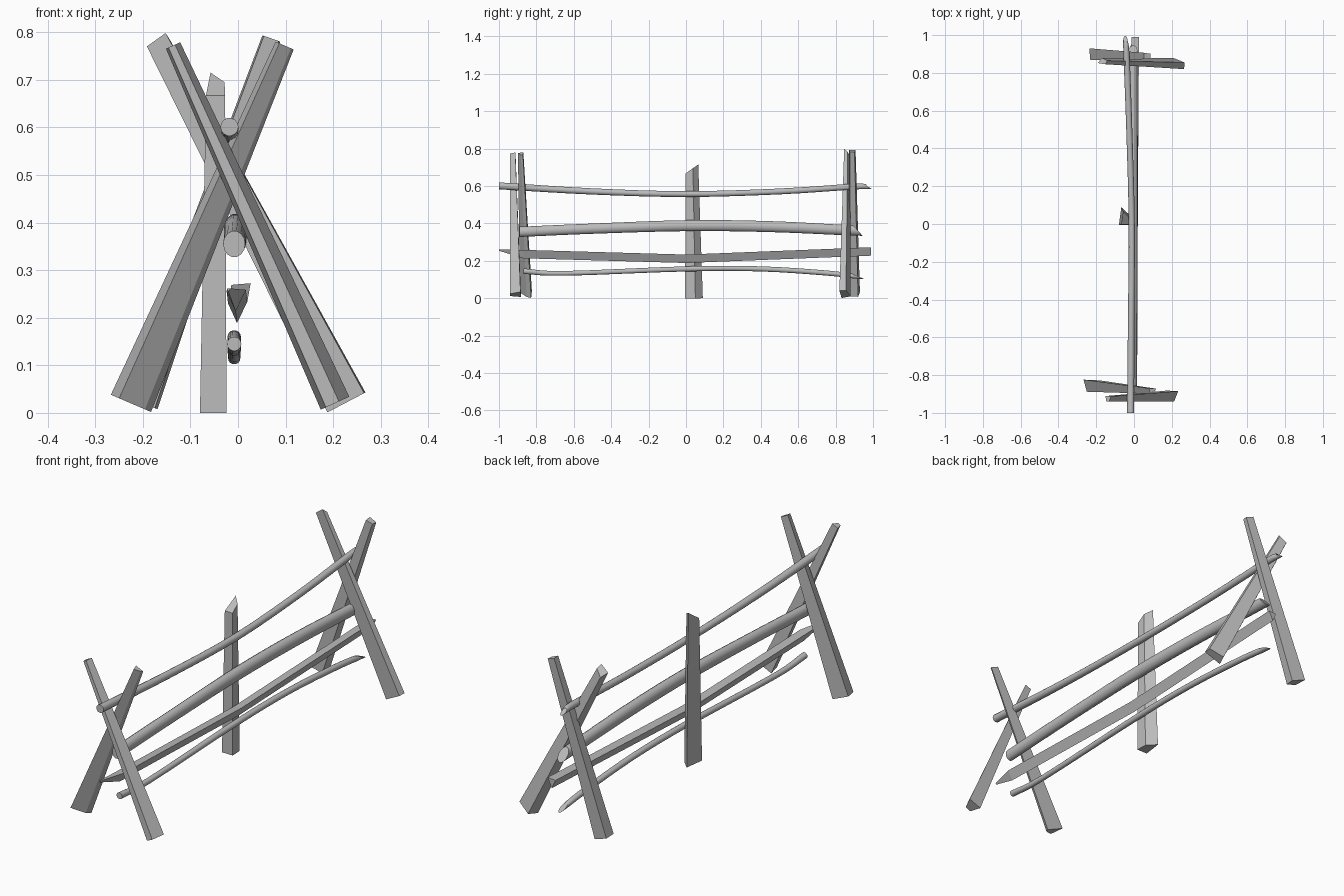
import bpy, math
from mathutils import Vector

if "Cube" in bpy.data.objects:
    bpy.data.objects.remove(bpy.data.objects["Cube"])

wood = bpy.data.materials.new("grey wood")
wood.diffuse_color = (0.5, 0.5, 0.5, 1)
wood.use_nodes = True
wood.node_tree.nodes["Principled BSDF"].inputs["Base Color"].default_value = wood.diffuse_color


def loft(name, rings, smooth=False):
    """Skin a list of equal-length point rings and cap both ends."""
    n = len(rings[0])
    verts = [p for ring in rings for p in ring]
    faces = [tuple(range(n)), tuple(range(len(verts) - n, len(verts)))]
    for i in range(len(rings) - 1):
        for j in range(n):
            k = (j + 1) % n
            faces.append((i * n + j, i * n + k, (i + 1) * n + k, (i + 1) * n + j))
    mesh = bpy.data.meshes.new(name)
    mesh.from_pydata(verts, [], faces)
    obj = bpy.data.objects.new(name, mesh)
    bpy.context.collection.objects.link(obj)
    mesh.materials.append(wood)
    bpy.ops.object.select_all(action='DESELECT')
    obj.select_set(True)
    bpy.context.view_layer.objects.active = obj
    bpy.ops.object.mode_set(mode='EDIT')
    bpy.ops.mesh.select_all(action='SELECT')
    bpy.ops.mesh.normals_make_consistent(inside=False)
    bpy.ops.object.mode_set(mode='OBJECT')
    if smooth:
        bpy.ops.object.shade_smooth_by_angle(angle=math.radians(40))
    return obj


def post(name, bottom, top, profile, taper, slant=0.0):
    """Tapered split stake; slant tilts the top cut from front to back."""
    b, t = Vector(bottom), Vector(top)
    axis = (t - b).normalized()
    side = Vector((axis.z, 0, -axis.x)).normalized()
    depth = Vector((0, 1, 0))
    low = [b + side * u + depth * v for u, v in profile]
    high = [t + (side * u + depth * v) * taper + axis * slant * v * taper
            for u, v in profile]
    loft(name, [low, high])


def spline(keys, steps):
    """Catmull-Rom interpolation through (y, x, z, radius) keys."""
    k = [Vector(p) for p in keys]
    k = [2 * k[0] - k[1]] + k + [2 * k[-1] - k[-2]]
    out = []
    for i in range(1, len(k) - 2):
        a, b, c, d = k[i - 1:i + 3]
        for s in range(steps):
            t = s / steps
            out.append(0.5 * (2 * b + (c - a) * t + (2 * a - 5 * b + 4 * c - d) * t * t
                              + (3 * b - a - 3 * c + d) * t ** 3))
    return out + [k[-2]]


def rail(name, keys, shape, steps, cut_front=0.0, cut_back=0.0):
    """Rail along y; the cuts slope its end faces."""
    path = spline(keys, steps) if steps > 1 else [Vector(k) for k in keys]
    rings = []
    for i, (y, x, z, r) in enumerate(path):
        cut = cut_front if i == 0 else cut_back if i == len(path) - 1 else 0
        rings.append([(x + r * u, y + cut * v, z + r * v) for u, v in shape])
    loft(name, rings, steps > 1)


# Crossed stakes at the front end
post("front_stake_left", (-0.225, -0.858, 0.02), (0.098, -0.885, 0.772),
     [(-0.046, 0.034), (-0.027, -0.03), (0.032, 0.005), (0.046, 0.03)], 0.45)
post("front_stake_right", (0.203, -0.91, 0.02), (-0.137, -0.925, 0.772),
     [(-0.032, 0.028), (-0.02, -0.03), (0.01, -0.03), (0.034, 0.025)], 0.5)

# Crossed stakes at the back end
post("back_stake_left", (-0.203, 0.9, 0.02), (0.07, 0.89, 0.787),
     [(-0.036, 0.03), (-0.03, -0.032), (0.03, -0.025), (0.036, 0.02)], 0.55)
post("back_stake_right", (0.228, 0.85, 0.022), (-0.165, 0.862, 0.773),
     [(-0.045, -0.018), (0.042, -0.03), (0.045, 0.005), (-0.025, 0.03)], 0.55, -1.0)

# Upright stake in the middle
post("middle_stake", (-0.052, 0.04, 0.0), (-0.047, 0.03, 0.69),
     [(-0.028, -0.045), (0.028, -0.045), (0.026, 0.01), (-0.015, 0.05)], 0.72, 0.7)

# Round rails
circle = [(math.cos(a * math.tau / 14), math.sin(a * math.tau / 14)) for a in range(14)]
oval = [(u * 0.83, v) for u, v in circle]
rail("top_rail", [(-1, -0.018, 0.601, 0.019), (-0.5, -0.015, 0.571, 0.017),
                  (0, -0.012, 0.557, 0.016), (0.5, -0.025, 0.571, 0.016),
                  (0.9, -0.04, 0.597, 0.016), (0.975, -0.046, 0.595, 0.011)],
     circle, 4, 0.0, -0.02)
rail("thick_rail", [(-0.89, -0.008, 0.355, 0.028), (-0.5, -0.006, 0.372, 0.028),
                    (0, -0.005, 0.388, 0.03), (0.45, -0.005, 0.383, 0.03),
                    (0.92, -0.005, 0.361, 0.028)],
     oval, 5, 0.0, -0.025)
rail("bottom_rail", [(-0.87, -0.008, 0.145, 0.015), (-0.65, -0.008, 0.133, 0.013),
                     (0, -0.008, 0.157, 0.014), (0.4, -0.008, 0.157, 0.014),
                     (0.75, -0.008, 0.135, 0.014), (0.925, -0.008, 0.115, 0.013)],
     circle, 4, 0.0, -0.03)

# Split three-sided rail with a pointed front end
wedge = [(-0.021, 0.02), (0.024, 0.024), (0.0, -0.026)]
rail("split_rail", [(-1, -0.02, 0.258, 0.15), (-0.87, -0.005, 0.237, 0.9),
                    (0, -0.002, 0.212, 0.9), (0.99, 0.005, 0.251, 0.9)], wedge, 1)
